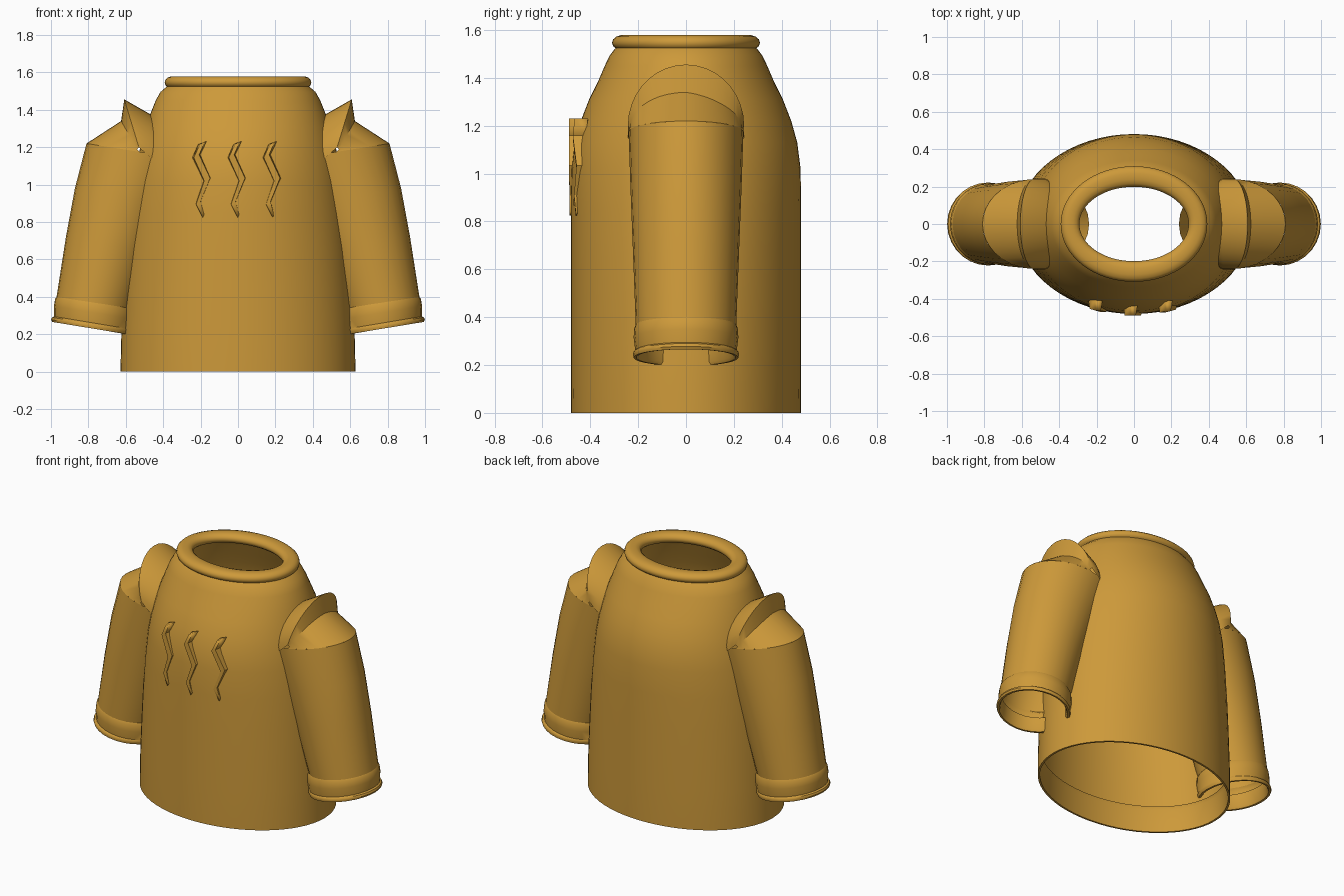
import bpy, bmesh, math
from mathutils import Vector

if "Cube" in bpy.data.objects:
    bpy.data.objects.remove(bpy.data.objects["Cube"])

ochre = bpy.data.materials.new("ochre_fabric")
ochre.diffuse_color = (0.61, 0.32, 0.042, 1)
ochre.use_nodes = True
ochre.node_tree.nodes["Principled BSDF"].inputs["Base Color"].default_value = ochre.diffuse_color


def make_object(name, bm, angle=40):
    bmesh.ops.recalc_face_normals(bm, faces=bm.faces)
    mesh = bpy.data.meshes.new(name)
    bm.to_mesh(mesh)
    bm.free()
    obj = bpy.data.objects.new(name, mesh)
    bpy.context.collection.objects.link(obj)
    mesh.materials.append(ochre)
    bpy.ops.object.select_all(action='DESELECT')
    bpy.context.view_layer.objects.active = obj
    obj.select_set(True)
    bpy.ops.object.shade_smooth_by_angle(angle=math.radians(angle))
    return obj


def loft(name, rows, around=True, wrap_rows=False, angle=40):
    """Skin consecutive rows of points with quads."""
    bm = bmesh.new()
    grid = [[bm.verts.new(p) for p in row] for row in rows]
    n = len(rows[0])
    for i in range(len(grid) if wrap_rows else len(grid) - 1):
        a, b = grid[i], grid[(i + 1) % len(grid)]
        for j in range(n if around else n - 1):
            k = (j + 1) % n
            bm.faces.new((a[j], a[k], b[k], b[j]))
    return make_object(name, bm, angle)


def ellipse(rx, ry, z, n=64):
    return [(rx * math.cos(2 * math.pi * i / n), ry * math.sin(2 * math.pi * i / n), z)
            for i in range(n)]


# torso shell with a turned-in hem at the bottom
profile = [(.605, .462, .17), (.615, .468, .15), (.615, .468, 0), (.628, .48, 0),
           (.626, .481, .12), (.622, .481, .25), (.612, .481, .45), (.60, .481, .65),
           (.582, .481, .85), (.56, .479, 1.02), (.54, .465, 1.13), (.517, .44, 1.22),
           (.492, .405, 1.31), (.468, .37, 1.38), (.44, .34, 1.45), (.415, .318, 1.495),
           (.38, .295, 1.525)]
loft("torso", [ellipse(*p) for p in profile])

# rolled collar
collar = []
for i in range(14):
    a = 2 * math.pi * i / 14
    c = math.copysign(abs(math.cos(a)) ** .8, math.cos(a)) * .05
    collar.append(ellipse(.342 + c, .254 + c * 1.1, 1.547 + .033 * math.sin(a)))
loft("collar", collar, wrap_rows=True)


def tilted_ring(s, xo, zo, xi, zi, ry, n=28):
    """Ring spanning an outer point and an inner point; s picks the side."""
    ring = []
    for i in range(n):
        a = 2 * math.pi * i / n
        t = (1 + math.cos(a)) / 2
        ring.append((s * (xi + (xo - xi) * t), ry * math.sin(a), zi + (zo - zi) * t))
    return ring


sleeve = [(.81, 1.22, .24, 1.13, .24), (.872, .98, .36, .89, .232),
          (.92, .72, .46, .64, .222), (.97, .40, .56, .335, .21)]
cuff = [(.965, .405, .562, .34, .208), (.978, .39, .552, .322, .216),
        (.984, .35, .552, .28, .219), (.983, .295, .56, .225, .212),
        (.994, .29, .558, .22, .219), (.999, .278, .56, .208, .222),
        (.994, .266, .566, .196, .219), (.98, .266, .58, .197, .208),
        (.972, .28, .586, .21, .2), (.962, .36, .585, .29, .198)]


def shoulder_rows(s, n=18):
    rows = [[] for _ in range(5)]
    for i in range(n + 1):
        a = math.radians(-90 + 180 * i / n)
        c, y = math.cos(a), math.sin(a)
        pts = [(.40, .20 * y, 1.12 + .20 * c),                 # tucked in the torso
               (.475, .243 * y, 1.15 + .23 * c),               # root of the puff
               (.53 + .078 * c, .243 * y, 1.20 + .256 * c),    # raised crest
               (.54 + .085 * c, .235 * y,
                1.19 + .15 * c - .03 * max(0, y) * c),         # crease
               (.525 + .285 * c, .24 * y, 1.175 + .045 * c)]   # sleeve rim
        for row, p in zip(rows, pts):
            row.append((s * p[0], p[1], p[2]))
    return rows


# sleeves, cuffs and peaked shoulders on both sides
for s, side in ((1, "right"), (-1, "left")):
    loft(side + "_sleeve", [tilted_ring(s, *r) for r in sleeve])
    loft(side + "_cuff", [tilted_ring(s, *r) for r in cuff])
    loft(side + "_shoulder", shoulder_rows(s), around=False, angle=35)

# three raised zigzag strips on the chest: x, z, half width
zigzag = [(-.19, 1.225, .022), (-.222, 1.155, .024), (-.165, 1.03, .026),
          (-.212, .905, .020), (-.185, .835, .006)]
for k in range(3):
    rows = []
    for x, z, w in zigzag:
        x += .187 * k
        front = -.478 * math.sqrt(1 - (x / .58) ** 2) - .012
        if z < 1:
            front += .003
        back = front + .055
        rows.append([(x - w, back, z - .01), (x - w * .6, front, z - .01),
                     (x + w * .6, front, z + .005), (x + w, back, z + .005)])
    strip = loft("chest_zigzag_%d" % (k + 1), rows, angle=25)
    bm = bmesh.new()
    bm.from_mesh(strip.data)
    bmesh.ops.holes_fill(bm, edges=bm.edges, sides=4)
    bm.to_mesh(strip.data)
    bm.free()
